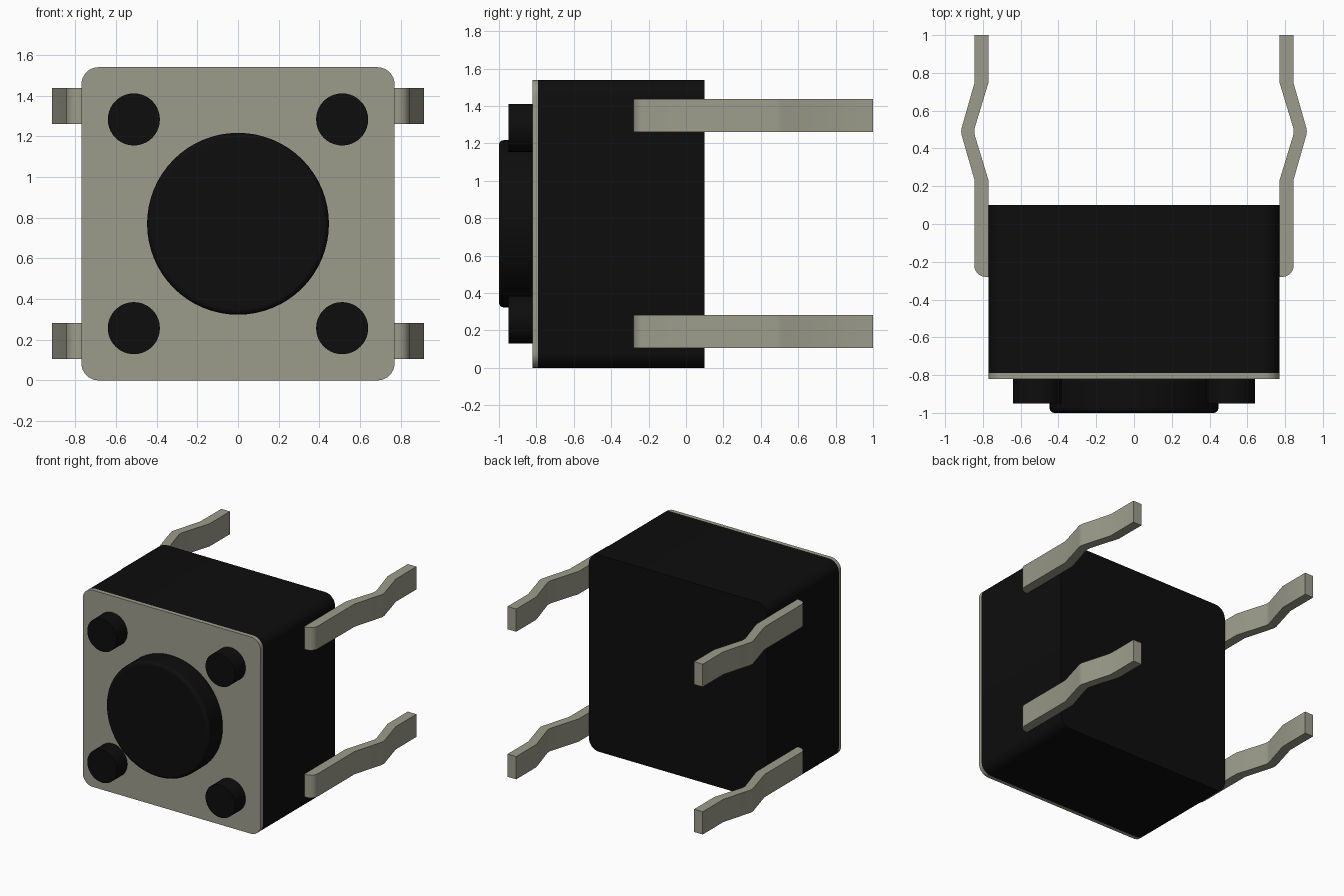
import bpy, bmesh, math
from mathutils import Vector

if "Cube" in bpy.data.objects:
    bpy.data.objects.remove(bpy.data.objects["Cube"], do_unlink=True)


def material(name, rgb):
    m = bpy.data.materials.new(name)
    m.use_nodes = True
    m.diffuse_color = (*rgb, 1)
    m.node_tree.nodes["Principled BSDF"].inputs["Base Color"].default_value = (*rgb, 1)
    return m


BLACK = material("black plastic", (0.004, 0.004, 0.004))
METAL = material("dull metal", (0.33, 0.33, 0.26))
MID = 0.77   # half width of the housing and height of its centre


def extrude(name, outline, direction, mat):
    """Extrude a closed 3D outline into a smooth-shaded solid."""
    bm = bmesh.new()
    face = bm.faces.new([bm.verts.new(p) for p in outline])
    moved = bmesh.ops.extrude_face_region(bm, geom=[face])["geom"]
    bmesh.ops.translate(bm, vec=Vector(direction),
                        verts=[v for v in moved if isinstance(v, bmesh.types.BMVert)])
    bmesh.ops.recalc_face_normals(bm, faces=bm.faces)
    mesh = bpy.data.meshes.new(name)
    bm.to_mesh(mesh)
    bm.free()
    mesh.materials.append(mat)
    obj = bpy.data.objects.new(name, mesh)
    bpy.context.collection.objects.link(obj)
    smooth(obj)
    return obj


def smooth(obj):
    bpy.ops.object.select_all(action='DESELECT')
    obj.select_set(True)
    bpy.context.view_layer.objects.active = obj
    bpy.ops.object.shade_smooth_by_angle(angle=math.radians(30))


def arc(cx, cy, r, start, end, steps):
    angles = [math.radians(start + (end - start) * i / steps) for i in range(steps + 1)]
    return [(cx + r * math.cos(a), cy + r * math.sin(a)) for a in angles]


def rounded_slab(name, y0, y1, mat, r=0.085):
    c = MID - r
    pts = []
    for i, (sx, sz) in enumerate([(1, 1), (-1, 1), (-1, -1), (1, -1)]):
        pts += arc(sx * c, sz * c, r, 90 * i, 90 * i + 90, 8)
    return extrude(name, [(x, y0, z + MID) for x, z in pts], (0, y1 - y0, 0), mat)


def disc(name, x, z, r, y0, y1, sides):
    pts = arc(x, z, r, 0, 360, sides)[:-1]
    return extrude(name, [(px, y0, pz) for px, pz in pts], (0, y1 - y0, 0), BLACK)


# Housing and its metal front plate
rounded_slab("housing", -0.79, 0.1, BLACK)
rounded_slab("front_plate", -0.82, -0.79, METAL)

# Round push button with a softened front rim
button = disc("push_button", 0, MID, 0.447, -1.0, -0.81, 64)
bevel = button.modifiers.new("rim", 'BEVEL')
bevel.width = 0.025
bevel.segments = 4
bevel.limit_method = 'ANGLE'
bevel.angle_limit = math.radians(40)

# Four corner pegs
for side, sx in (("left", 1), ("right", -1)):
    for level, sz in (("upper", 1), ("lower", -1)):
        disc(f"peg_{level}_{side}", sx * 0.512, MID + sz * 0.513, 0.128, -0.95, -0.81, 40)

# Kinked pins, bent outwards halfway along
IN, OUT, KINK = 0.77, 0.845, 0.915
profile = [(IN, -0.28)] + arc(OUT - 0.06, -0.22, 0.06, -90, 0, 6)
profile += [(OUT, 0.235), (KINK - 0.003, 0.47), (KINK, 0.49), (KINK - 0.003, 0.51),
            (OUT, 0.745), (OUT, 1.0)]
profile += [(IN, 1.0), (IN, 0.75), (OUT - 0.002, 0.51), (OUT, 0.49), (OUT - 0.002, 0.47),
            (IN, 0.23)]
for side, sx in (("left", 1), ("right", -1)):
    for level, z in (("upper", 1.26), ("lower", 0.105)):
        extrude(f"pin_{level}_{side}", [(sx * x, y, z) for x, y in profile],
                (0, 0, 0.178), METAL)
